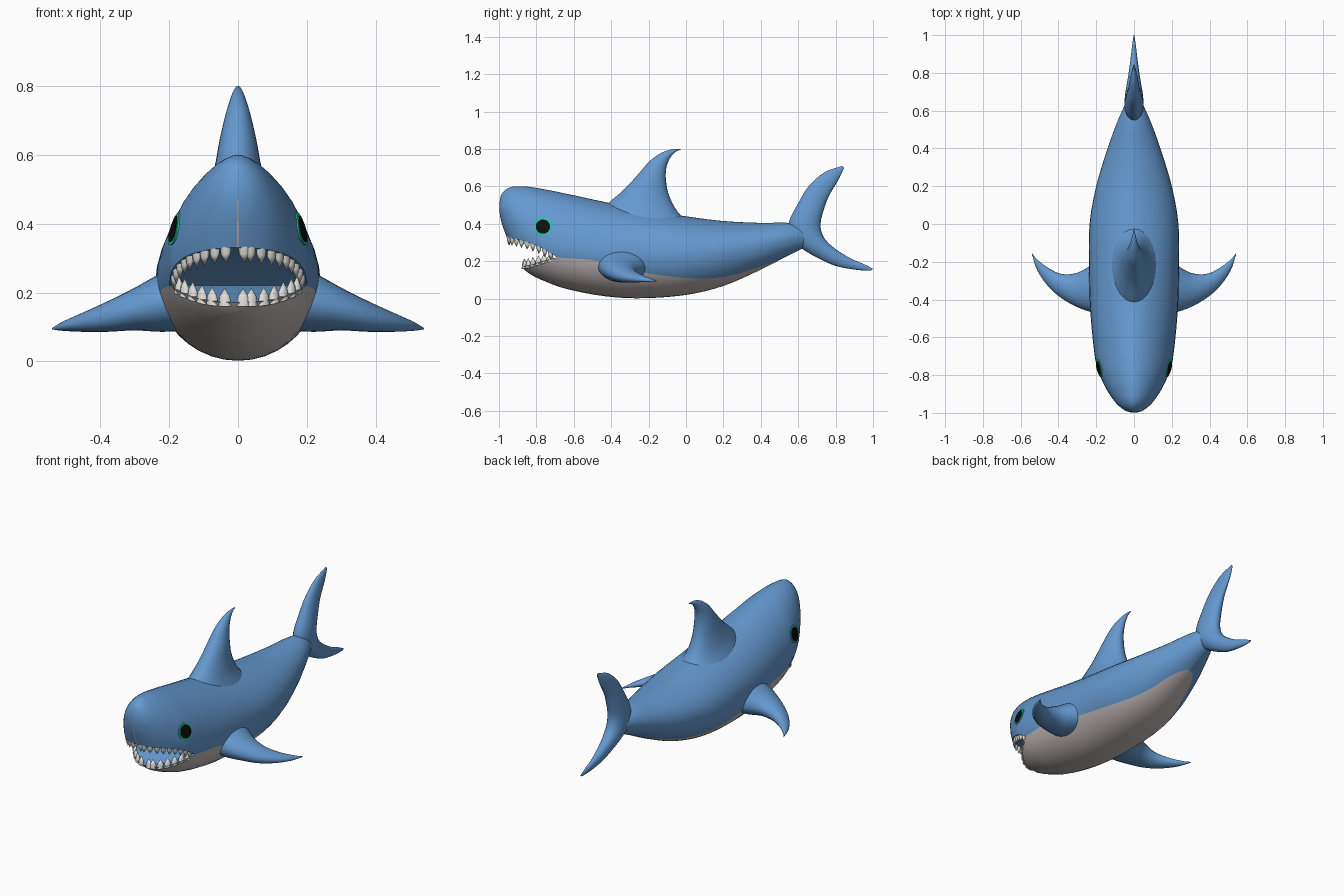
import bpy, bmesh, math
from mathutils import Vector

if "Cube" in bpy.data.objects:
    bpy.data.objects.remove(bpy.data.objects["Cube"])


def material(name, r, g, b):
    m = bpy.data.materials.new(name)
    m.diffuse_color = (r, g, b, 1)
    m.use_nodes = True
    m.node_tree.nodes["Principled BSDF"].inputs["Base Color"].default_value = m.diffuse_color
    return m


BLUE = material("blue skin", 0.13, 0.32, 0.63)
BELLY = material("pale belly", 0.55, 0.49, 0.49)
TOOTH = material("tooth white", 0.74, 0.73, 0.69)
BLACK = material("eye black", 0.004, 0.004, 0.004)
GREEN = material("eye green", 0.01, 0.6, 0.32)


def interp(rows, t):
    """Smooth curve through rows; the first column is the key."""
    t = min(max(t, rows[0][0]), rows[-1][0])
    i = max(k for k in range(len(rows) - 1) if rows[k][0] <= t)
    a, b = rows[i], rows[i + 1]
    p, q = rows[max(i - 1, 0)], rows[min(i + 2, len(rows) - 1)]
    h = b[0] - a[0]
    s = (t - a[0]) / h
    out = []
    for k in range(1, len(a)):
        m0 = (b[k] - p[k]) / (b[0] - p[0]) * h
        m1 = (q[k] - a[k]) / (q[0] - a[0]) * h
        out.append((2*s**3 - 3*s*s + 1) * a[k] + (s**3 - 2*s*s + s) * m0
                   + (3*s*s - 2*s**3) * b[k] + (s**3 - s*s) * m1)
    return out


def finish(name, bm, mats, angle=40):
    bmesh.ops.recalc_face_normals(bm, faces=bm.faces[:])
    me = bpy.data.meshes.new(name)
    bm.to_mesh(me)
    bm.free()
    ob = bpy.data.objects.new(name, me)
    bpy.context.collection.objects.link(ob)
    for m in mats:
        me.materials.append(m)
    smooth(ob, angle)
    return ob


def smooth(ob, angle):
    bpy.ops.object.select_all(action='DESELECT')
    ob.select_set(True)
    bpy.context.view_layer.objects.active = ob
    bpy.ops.object.shade_smooth_by_angle(angle=math.radians(angle))


def loft(rings, rule=None):
    bm = bmesh.new()
    vs = [[bm.verts.new(p) for p in r] for r in rings]
    n = len(vs[0])
    for i in range(len(vs) - 1):
        for j in range(n):
            k = (j + 1) % n
            f = bm.faces.new((vs[i][j], vs[i][k], vs[i + 1][k], vs[i + 1][j]))
            if rule:
                f.material_index = rule(i, j)
    bm.faces.new(vs[0])
    bm.faces.new(vs[-1])
    return bm


# Body stations: y, top z, bottom z, half width, height of widest point
BODY = [(-.998, .51, .47, .015, .49), (-.99, .55, .42, .042, .485),
        (-.965, .582, .345, .078, .46), (-.93, .598, .26, .11, .42),
        (-.88, .60, .175, .143, .38), (-.84, .598, .135, .164, .35),
        (-.76, .585, .095, .196, .31), (-.65, .563, .055, .214, .28),
        (-.45, .52, .015, .232, .25), (-.25, .48, .002, .238, .24),
        (0, .44, .02, .235, .235), (.2, .415, .068, .2, .25),
        (.4, .405, .155, .14, .28), (.55, .405, .232, .085, .32),
        (.66, .385, .285, .035, .335)]
# Height of the colour border along the body
BORDER = [(-1, .235), (-.74, .235), (-.68, .22), (-.5, .205), (-.3, .155), (-.1, .12),
          (.1, .108), (.25, .125), (.4, .172), (.66, .25)]
ROOF = [(-1.05, .35), (-.97, .333), (-.84, .30), (-.75, .26), (-.69, .22)]
FLOOR = [(-1.05, .165), (-.87, .172), (-.75, .205), (-.69, .22)]


def surf(y, z):
    """Half width of the body at a given y and z."""
    zt, zb, w, zm = interp(BODY, y)
    s = (z - zm) / (zt - zm) if z > zm else (zm - z) / (zm - zb)
    if s >= 1:
        return 0
    return w * (1 - s * s) ** (0.6 if z > zm else 0.5)


# Body with the belly colour split along a ring row
ys = [-.998 + 1.658 * (i / 80) ** 1.5 for i in range(81)]
NU, NM, NL = 10, 5, 7
rings = []
for y in ys:
    zt, zb, w, zm = interp(BODY, y)
    s = (zm - interp(BORDER, y)[0]) / (zm - zb)
    split = math.asin(min(max(s, .05), .999))
    half = [(w * max(math.cos(a), 0) ** 1.2, zm + (zt - zm) * math.sin(a))
            for a in (math.pi / 2 * (1 - k / NU) for k in range(NU))]
    low = [split * k / NM for k in range(NM)]
    low += [split + (math.pi / 2 - split) * k / NL for k in range(NL + 1)]
    half += [(w * math.cos(a), zm - (zm - zb) * math.sin(a)) for a in low]
    half[0], half[-1] = (0, zt), (0, zb)
    rings.append([(x, y, z) for x, z in half] + [(-x, y, z) for x, z in half[-2:0:-1]])
first, last = NU + NM, NU + NM + 2 * NL
body = finish("body", loft(rings, lambda i, j: int(first <= j < last and ys[i] < .45)),
              [BLUE, BELLY])

# Mouth opening cut as a wedge through the head
outline = [(y, interp(ROOF, y)[0]) for y in (-1.05, -.97, -.92, -.88, -.84, -.8, -.75, -.72)]
outline += [(-.69, .22)]
outline += [(y, interp(FLOOR, y)[0]) for y in (-.72, -.75, -.8, -.84, -.88, -1.05)]
cutter = finish("mouth_cutter", loft([[(x, y, z) for y, z in outline] for x in (-.4, .4)]), [])
cutter.hide_render = True
mod = body.modifiers.new("mouth", 'BOOLEAN')
mod.operation, mod.solver, mod.object = 'DIFFERENCE', 'EXACT', cutter
bpy.context.view_layer.objects.active = body
bpy.ops.object.modifier_apply(modifier=mod.name)
bpy.data.objects.remove(cutter)
smooth(body, 35)


# Fins: rows of leading point, trailing point and half thickness
def fin(name, rows, normal, mirror=False):
    rows = [(i, *r) for i, r in enumerate(rows)]
    steps = (len(rows) - 1) * 4
    rings = []
    for i in range(steps + 1):
        r = interp(rows, i / 4)
        a, b, t = Vector(r[0:3]), Vector(r[3:6]), r[6]
        rings.append([(a + b) / 2 + (a - b) / 2 * math.cos(u) + Vector(normal) * t * math.sin(u)
                      for u in (math.tau * k / 24 for k in range(24))])
    ob = finish(name, loft(rings), [BLUE], 60)
    if mirror:
        ob.modifiers.new("mirror", 'MIRROR')
    return ob


def upright(rows):
    return [(0, a, b, 0, c, d, t) for a, b, c, d, t in rows]


fin("dorsal_fin", upright([
    (-.47, .45, .03, .39, .125), (-.41, .515, -.045, .465, .09), (-.335, .58, -.09, .55, .068),
    (-.26, .66, -.107, .63, .053), (-.195, .735, -.105, .70, .036),
    (-.13, .78, -.083, .755, .02), (-.075, .798, -.055, .785, .009),
    (-.03, .80, -.028, .797, .002)]), (1, 0, 0))

fin("tail_fin", upright([
    (.835, .71, .845, .70, .003), (.74, .675, .815, .635, .018), (.655, .60, .765, .55, .03),
    (.60, .51, .735, .47, .042), (.55, .41, .72, .405, .05), (.56, .33, .725, .355, .051),
    (.61, .275, .75, .31, .047), (.69, .225, .80, .265, .036), (.80, .175, .88, .215, .022),
    (.92, .153, .95, .185, .011), (.99, .15, 1.0, .16, .003)]), (1, 0, 0))

# Pectoral fin rows: x, leading y, trailing y, z, half thickness
pectoral = [(.14, -.48, -.18, .19, .10), (.22, -.468, -.215, .172, .086),
            (.30, -.44, -.258, .152, .062), (.38, -.395, -.265, .13, .044),
            (.45, -.335, -.235, .114, .028), (.51, -.25, -.19, .102, .013),
            (.54, -.162, -.155, .095, .002)]
fin("pectoral_fins", [(x, a, z, x, b, z, t) for x, a, b, z, t in pectoral], (0, 0, 1), True)


# Eyes: thin plates that follow the skin
def eye_plate(name, radius, lift, mat):
    bm = bmesh.new()
    cy, cz, n = -.765, .385, 32

    def vert(r, k):
        y, z = cy + r * math.cos(math.tau * k / n), cz + r * math.sin(math.tau * k / n)
        return bm.verts.new((surf(y, z) + lift, y, z))
    centre = vert(0, 0)
    loops = [[vert(radius * f, k) for k in range(n)] for f in (.35, .7, 1)]
    loops.append([bm.verts.new(v.co - Vector((.009, 0, 0))) for v in loops[-1]])
    for k in range(n):
        j = (k + 1) % n
        bm.faces.new((centre, loops[0][k], loops[0][j]))
        for a, b in zip(loops, loops[1:]):
            bm.faces.new((a[k], b[k], b[j], a[j]))
    finish(name, bm, [mat]).modifiers.new("mirror", 'MIRROR')


eye_plate("eye_rims", .047, .004, GREEN)
eye_plate("eye_pupils", .038, .006, BLACK)


# Teeth: evenly spaced cones along each lip
def teeth(name, line, y0, y1, count, height, sign):
    side = []
    for i in range(121):
        y = y0 + (y1 - y0) * i / 120
        z = interp(line, y)[0]
        x = surf(y, z)
        if x > 0:
            side.append(Vector((x * .94, y + .01, z)))
    path = [Vector((-p.x, p.y, p.z)) for p in reversed(side)] + side
    dist = [0]
    for a, b in zip(path, path[1:]):
        dist.append(dist[-1] + (b - a).length)
    bm = bmesh.new()
    for k in range(count):
        d = dist[-1] * k / (count - 1)
        i = min(range(len(dist)), key=lambda q: abs(dist[q] - d))
        p = path[i]
        along = (path[min(i + 1, len(path) - 1)] - path[max(i - 1, 0)]).normalized()
        out = along.cross(Vector((0, 0, 1))).normalized()
        r = dist[-1] / (count - 1) * .5
        n = 10
        for f in range(1):
            base, mid = [], []
            for u in (math.tau * q / n for q in range(n)):
                o = along * r * math.cos(u) + out * r * .65 * math.sin(u)
                base.append(bm.verts.new(p + o - Vector((0, 0, sign * .012))))
                mid.append(bm.verts.new(p + o * .8 + Vector((0, 0, sign * height * .4))))
            tip = bm.verts.new(p + Vector((0, 0, sign * height)))
            bm.faces.new(base)
            for q in range(n):
                w = (q + 1) % n
                bm.faces.new((base[q], base[w], mid[w], mid[q]))
                bm.faces.new((mid[q], mid[w], tip))
    finish(name, bm, [TOOTH], 50)


teeth("upper_teeth", ROOF, -.97, -.735, 19, .045, -1)
teeth("lower_teeth", FLOOR, -.885, -.735, 13, .042, 1)
